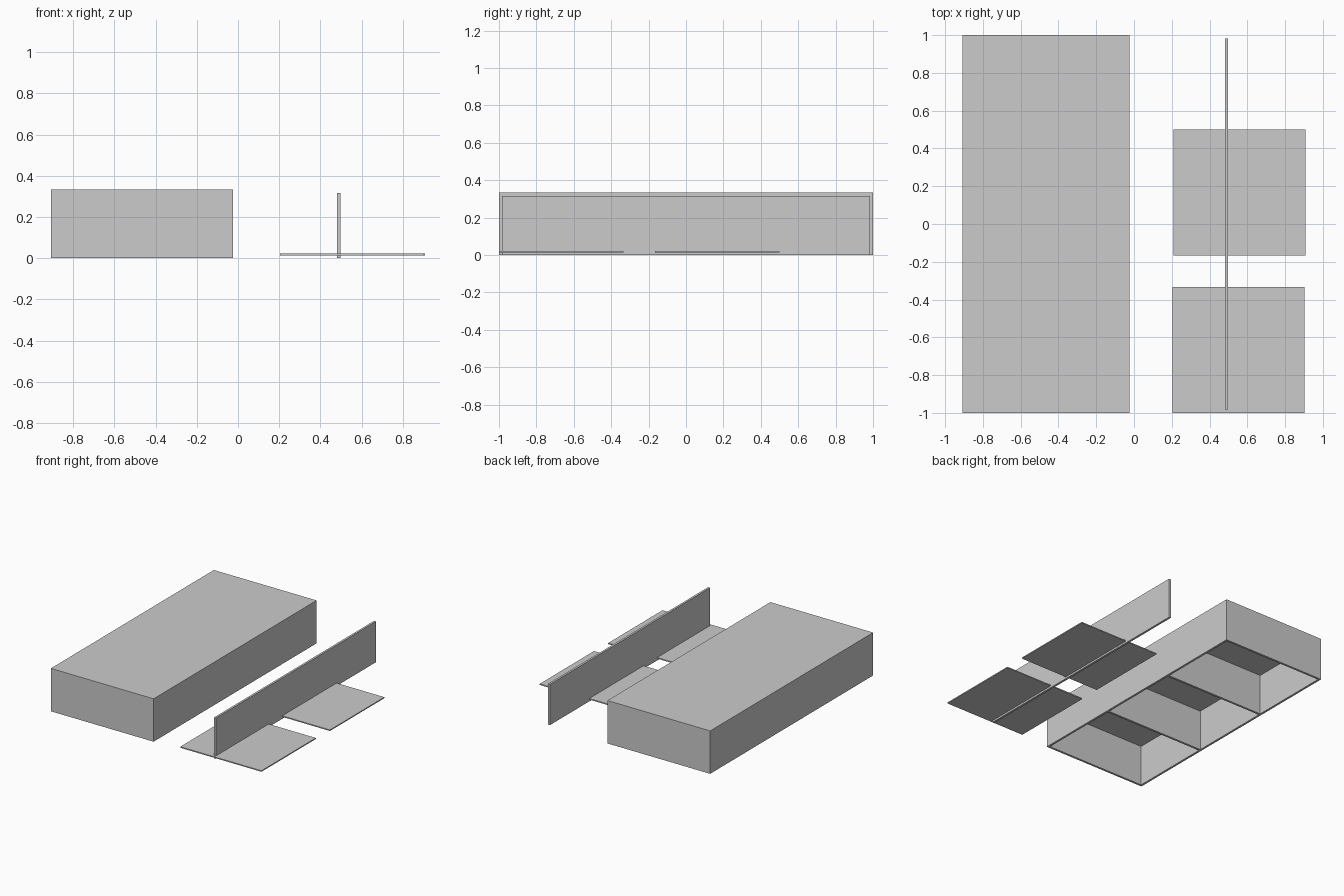
import bpy

if "Cube" in bpy.data.objects:
    bpy.data.objects.remove(bpy.data.objects["Cube"])

T = 1 / 60   # board thickness
H = 1 / 3    # cabinet height


def board(name, x, y, z):
    """Axis-aligned board given (min, max) on each axis."""
    bpy.ops.mesh.primitive_cube_add(size=1, location=[(a + b) / 2 for a, b in (x, y, z)])
    ob = bpy.context.object
    ob.name = name
    ob.scale = [b - a for a, b in (x, y, z)]
    bpy.ops.object.transform_apply(location=False, rotation=False, scale=True)
    return ob


# Open-bottomed cabinet lying on its face
X0, X1 = -0.908, -0.025
board("cabinet_top", (X0, X1), (-1, 1), (H - T, H))
board("cabinet_left_side", (X0, X0 + T), (-1, 1), (0, H - T))
board("cabinet_right_side", (X1 - T, X1), (-1, 1), (0, H - T))
board("cabinet_front_end", (X0 + T, X1 - T), (-1, -1 + T), (0, H - T))
board("cabinet_back_end", (X0 + T, X1 - T), (1 - T, 1), (0, H - T))

# Two dividers making three compartments
for i, y in enumerate((-1 / 3, 1 / 3)):
    board(f"cabinet_divider_{i + 1}", (X0 + T, X1 - T),
          (y - T / 2, y + T / 2), (0, H - T))

# Loose upright partition
board("upright_panel", (0.481, 0.481 + T), (-1 + T, 1 - T), (0, H - T))

# Two thin plates crossing the upright
for i, (x, y) in enumerate(((0.204, -1.0), (0.209, -1 / 6))):
    board(f"flat_panel_{i + 1}", (x, x + 0.698), (y, y + 2 / 3), (0.014, 0.0225))
